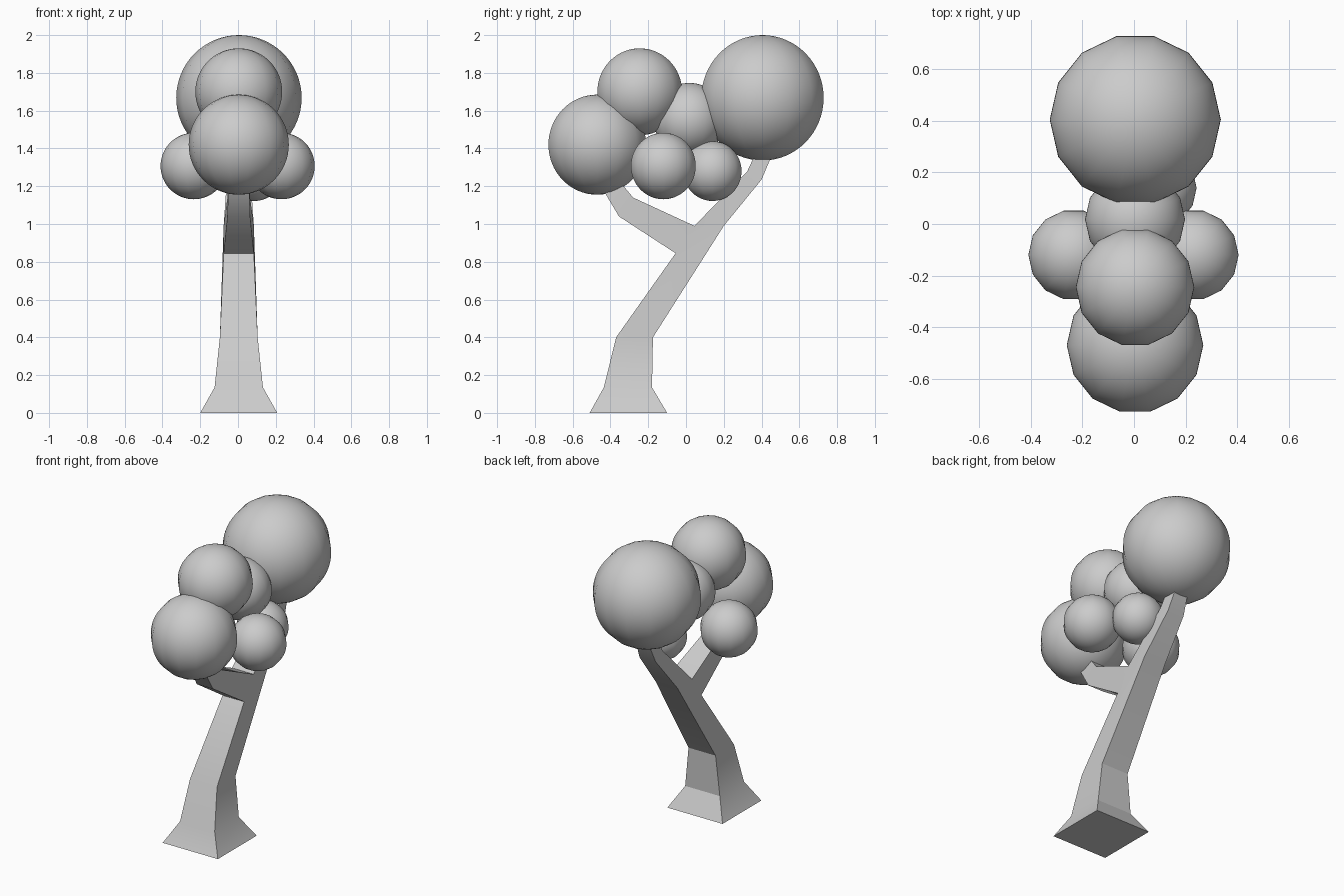
import bpy
import bmesh
from math import radians, pi
from mathutils import Matrix

cube = bpy.data.objects.get("Cube")
if cube:
    bpy.data.objects.remove(cube, do_unlink=True)


def make_material(name, colour):
    mat = bpy.data.materials.new(name)
    mat.use_nodes = True
    mat.diffuse_color = colour
    mat.node_tree.nodes["Principled BSDF"].inputs["Base Color"].default_value = colour
    return mat


grey = make_material("plain grey", (0.6, 0.6, 0.6, 1))


def finish(name, bm, angle):
    mesh = bpy.data.meshes.new(name)
    bmesh.ops.recalc_face_normals(bm, faces=bm.faces)
    bm.to_mesh(mesh)
    bm.free()
    mesh.materials.append(grey)
    obj = bpy.data.objects.new(name, mesh)
    bpy.context.collection.objects.link(obj)
    bpy.ops.object.select_all(action='DESELECT')
    obj.select_set(True)
    bpy.context.view_layer.objects.active = obj
    bpy.ops.object.shade_smooth_by_angle(angle=radians(angle))
    return obj


# Forked trunk: each section is (front y, z), (back y, z), half width
CENTRE_X = 0.004
fork_front, fork_top, fork_back = (-0.055, 0.845), (0.045, 0.99), (0.2, 0.99)
trunk = [((-0.51, 0), (-0.1, 0), 0.204),
         ((-0.435, 0.135), (-0.18, 0.135), 0.128),
         ((-0.37, 0.4), (-0.175, 0.4), 0.1),
         (fork_front, fork_back, 0.08)]
rear_limb = [(fork_top, fork_back, 0.08),
             ((0.325, 1.28), (0.4, 1.235), 0.06),
             ((0.38, 1.4), (0.47, 1.4), 0.045)]
front_limb = [(fork_front, fork_top, 0.08),
              ((-0.355, 1.04), (-0.28, 1.14), 0.06),
              ((-0.45, 1.2), (-0.33, 1.2), 0.055),
              ((-0.48, 1.28), (-0.38, 1.28), 0.045)]

bm = bmesh.new()
made = {}


def pair(point, half):
    # Left and right corner at one outline point, shared between limbs
    if point not in made:
        made[point] = [bm.verts.new((CENTRE_X + s * half, *point)) for s in (-1, 1)]
    return made[point]


def ring(section):
    front, back, half = section
    a, b = pair(front, half), pair(back, half)
    return [a[0], a[1], b[1], b[0]]


def loft(sections):
    rings = [ring(s) for s in sections]
    for low, high in zip(rings, rings[1:]):
        for i in range(4):
            j = (i + 1) % 4
            bm.faces.new((low[i], low[j], high[j], high[i]))
    return rings


bm.faces.new(loft(trunk)[0])
for limb in (rear_limb, front_limb):
    bm.faces.new(loft(limb)[-1])
for side in (0, 1):
    bm.faces.new([made[p][side] for p in (fork_front, fork_top, fork_back)])
finish("trunk", bm, 30)

# Foliage balls: name, centre, radius
balls = [("rear_foliage", (0.005, 0.405, 1.668), 0.332),
         ("front_foliage", (0.004, -0.47, 1.42), 0.265),
         ("upper_foliage", (0.004, -0.245, 1.7), 0.23),
         ("middle_foliage", (0.004, 0.018, 1.553), 0.194),
         ("right_foliage", (-0.234, -0.12, 1.307), 0.176),
         ("left_foliage", (0.23, -0.12, 1.307), 0.176),
         ("small_foliage", (0.085, 0.14, 1.28), 0.158)]
for name, centre, radius in balls:
    bm = bmesh.new()
    bmesh.ops.create_uvsphere(bm, u_segments=14, v_segments=32, radius=radius,
                              matrix=Matrix.Rotation(pi / 2, 4, 'Z'))
    finish(name, bm, 40).location = centre
